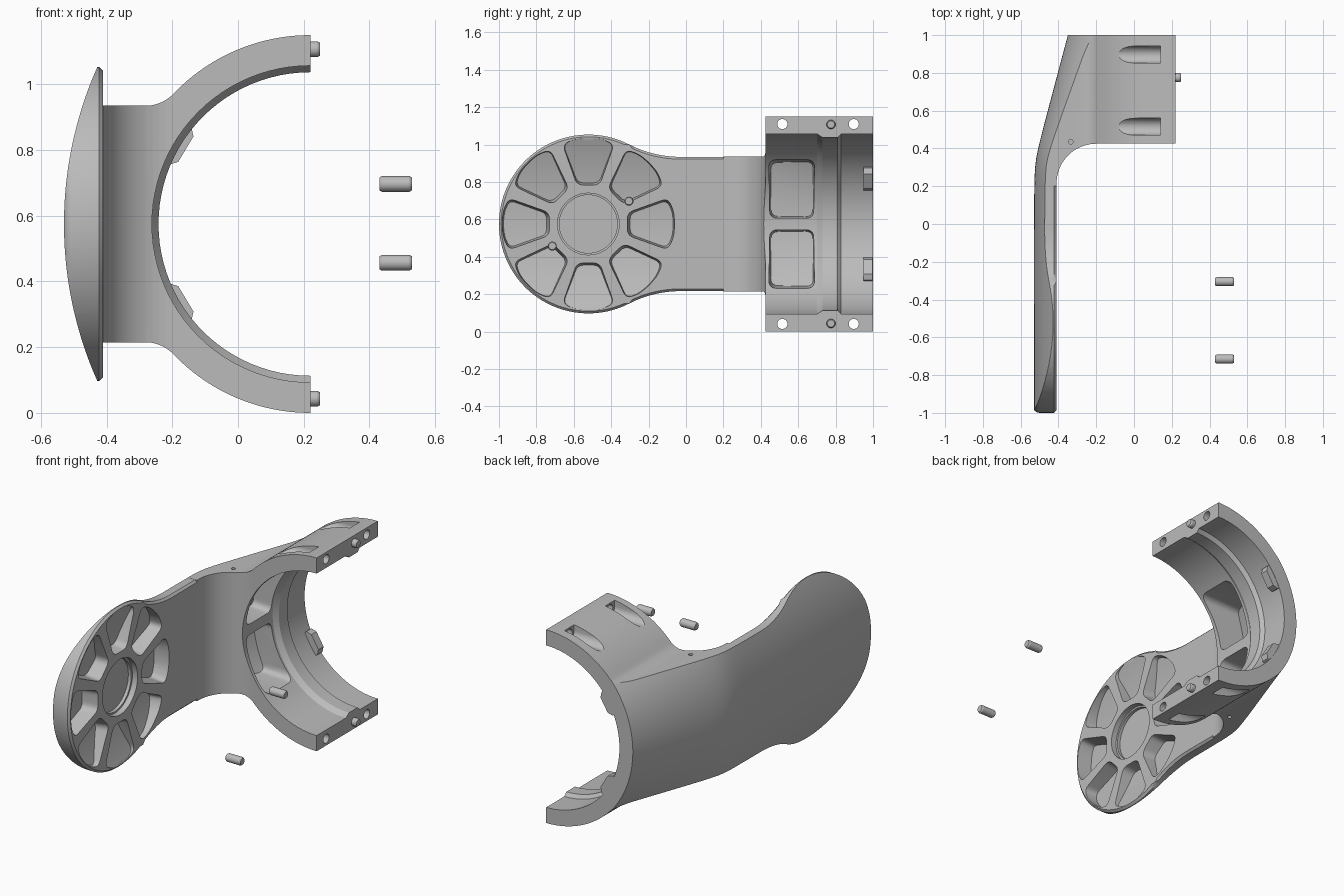
import bpy, bmesh, math

if "Cube" in bpy.data.objects:
    bpy.data.objects.remove(bpy.data.objects["Cube"], do_unlink=True)

MID = 0.575                 # height of the symmetry plane and ring axis
RING_X, RING_R = 0.22, 0.575
DISC_Y, DISC_R = -0.522, 0.478

grey = bpy.data.materials.new("satin grey")
grey.use_nodes = True
grey.diffuse_color = (0.5, 0.5, 0.5, 1)
grey.node_tree.nodes["Principled BSDF"].inputs["Base Color"].default_value = (0.5, 0.5, 0.5, 1)


# ---------- helpers ----------
def arc(cx, cy, r, a0, a1, n=24):
    angles = [math.radians(a0 + (a1 - a0) * i / n) for i in range(n + 1)]
    return [(cx + r * math.cos(a), cy + r * math.sin(a)) for a in angles]


def circle(cx, cy, r, n=32):
    return arc(cx, cy, r, 0, 360, n)[:-1]


def flip(pts):
    return [(a, 2 * MID - b) for a, b in reversed(pts)]


def symmetric(upper):
    return upper + [p for p in flip(upper) if abs(p[1] - MID) > 1e-4]


def rounded(corners, k, n=5):
    """Polygon with each corner replaced by a small curve of reach k."""
    out = []
    for i, (px, py) in enumerate(corners):
        ends = []
        for qx, qy in (corners[i - 1], corners[(i + 1) % len(corners)]):
            f = min(k / math.hypot(qx - px, qy - py), 0.45)
            ends.append((px + (qx - px) * f, py + (qy - py) * f))
        (ax, ay), (bx, by) = ends
        for j in range(n + 1):
            t = j / n
            u, v, w = (1 - t) ** 2, 2 * t * (1 - t), t * t
            out.append((u * ax + v * px + w * bx, u * ay + v * py + w * by))
    return out


def bridge(bm, rings):
    """Closed solid through a list of matching vertex rings."""
    vs = [[bm.verts.new(p) for p in ring] for ring in rings]
    for r0, r1 in zip(vs, vs[1:]):
        for i in range(len(r0)):
            j = (i + 1) % len(r0)
            bm.faces.new((r0[i], r0[j], r1[j], r1[i]))
    bm.faces.new(vs[0])
    bm.faces.new(vs[-1])


def loft(bm, pts, axis, layers):
    """Profile repeated along an axis; layers hold (position, scale)."""
    ca = sum(p[0] for p in pts) / len(pts)
    cb = sum(p[1] for p in pts) / len(pts)
    place = {"x": lambda a, b, d: (d, a, b),
             "y": lambda a, b, d: (a, d, b),
             "z": lambda a, b, d: (a, b, d)}[axis]
    bridge(bm, [[place(ca + (a - ca) * s, cb + (b - cb) * s, d) for a, b in pts]
                for d, s in layers])


def finish(bm, name):
    bmesh.ops.recalc_face_normals(bm, faces=bm.faces[:])
    me = bpy.data.meshes.new(name)
    bm.to_mesh(me)
    bm.free()
    me.materials.append(grey)
    ob = bpy.data.objects.new(name, me)
    bpy.context.scene.collection.objects.link(ob)
    return ob


def solid(name, *lofts):
    bm = bmesh.new()
    for args in lofts:
        loft(bm, *args)
    return finish(bm, name)


def combine(target, tool, operation):
    mod = target.modifiers.new("bool", "BOOLEAN")
    mod.operation, mod.object, mod.solver = operation, tool, "EXACT"
    bpy.context.view_layer.update()
    deps = bpy.context.evaluated_depsgraph_get()
    me = bpy.data.meshes.new_from_object(target.evaluated_get(deps))
    target.modifiers.clear()
    target.data = me
    bpy.data.objects.remove(tool, do_unlink=True)


def smooth(ob):
    bpy.ops.object.select_all(action="DESELECT")
    ob.select_set(True)
    bpy.context.view_layer.objects.active = ob
    bpy.ops.object.shade_smooth_by_angle(angle=math.radians(30))


def outer_skin(offset):
    """Solid behind the domed outer surface, which tightens towards the ring."""
    rings = []
    for i in range(43):
        y = -1.05 + i * 0.05
        u = y - 0.33
        t = min((u + math.sqrt(u * u + 0.005)) / 2 / 0.672, 1.05)
        ring = []
        for j in range(49):
            dz = -0.59 + 1.18 * j / 48
            dome = -0.53 + 1.18 - math.sqrt(1.18 ** 2 - dz * dz)
            tight = 0.25 - math.sqrt(0.36 - dz * dz)
            ring.append((dome + (tight - dome) * t + offset, y, MID + dz))
        rings.append(ring + [(0.9, y, MID + 0.59), (0.9, y, MID - 0.59)])
    bm = bmesh.new()
    bridge(bm, rings)
    bmesh.ops.triangulate(bm, faces=bm.faces[:])
    return finish(bm, "skin_helper")


# ---------- ring block: front profile crossed with plan profile ----------
NECK, FIL = 0.36, 0.12
dz = NECK + FIL
dx = math.sqrt((RING_R + FIL) ** 2 - dz * dz)
tan = math.degrees(math.atan2(dz, -dx))
front = symmetric(arc(RING_X, MID, RING_R, 90, tan)
                  + arc(RING_X - dx, MID + dz, FIL, tan - 180, -90, 10) + [(-0.7, MID + NECK)])
plan = ([(-0.7, 0.2), (-0.41, 0.2)] + arc(-0.2, 0.215, 0.21, 180, 90, 16)
        + [(0.4, 0.425), (0.4, 1.2), (-0.7, 1.2)])
body = solid("bracket_body", (front, "y", [(0.1, 1), (1.0, 1)]))
combine(body, solid("plan_helper", (plan, "z", [(-0.1, 1), (1.3, 1)])), "INTERSECT")

# ---------- disc and neck plate ----------
neck, fil = NECK - 0.001, 0.6
dz = neck + fil
dy = math.sqrt((DISC_R + fil) ** 2 - dz * dz)
tan = math.degrees(math.atan2(dz, dy))
outline = symmetric(arc(DISC_Y, MID, DISC_R, 180, tan, 40)
                    + arc(DISC_Y + dy, MID + dz, fil, tan - 180, -90, 12) + [(0.3, MID + neck)])
bm = bmesh.new()
loft(bm, outline, "x", [(-0.535, 1), (-0.411, 1)])
bmesh.ops.recalc_face_normals(bm, faces=bm.faces[:])
for x, size, seg in ((-0.535, 0.035, 4), (-0.411, 0.012, 1)):
    rim = [e for e in bm.edges if all(abs(v.co.x - x) < 1e-5 for v in e.verts)]
    bmesh.ops.bevel(bm, geom=rim, offset=size, segments=seg, affect="EDGES", profile=0.5)
combine(body, finish(bm, "disc_helper"), "UNION")
combine(body, outer_skin(0), "INTERSECT")

# ---------- stepped bore ----------
bore = [(0.1, 0.482), (0.70, 0.482), (0.73, 0.462), (0.81, 0.462), (0.83, 0.482), (1.1, 0.482)]
combine(body, solid("bore_helper", (circle(RING_X, MID, 1, 96), "y", bore)), "DIFFERENCE")

# ---------- eight disc pockets and the hub recess ----------
wedge = rounded([(0.205, -0.062), (0.425, -0.14), (0.457, -0.075), (0.464, 0),
                 (0.457, 0.075), (0.425, 0.14), (0.205, 0.062)], 0.035)
wedges = []
for i in range(8):
    c, s = math.cos(i * math.pi / 4), math.sin(i * math.pi / 4)
    pts = [(DISC_Y + r * c - t * s, MID + r * s + t * c) for r, t in wedge]
    wedges.append((pts, "x", [(-0.39, 1), (-0.54, 0.86)]))
pockets = solid("pocket_helper", *wedges)
combine(pockets, outer_skin(0.025), "INTERSECT")
combine(body, pockets, "DIFFERENCE")
hub = circle(DISC_Y, MID, 0.165, 48)
combine(body, solid("hub_helper", (hub, "x", [(-0.38, 1), (-0.445, 1), (-0.446, 0.94), (-0.465, 0.94)])),
        "DIFFERENCE")

# ---------- two pockets in the bore wall ----------
window = rounded([(0.44, 0.597), (0.69, 0.597), (0.69, 0.92), (0.44, 0.92)], 0.045)
windows = solid("window_helper", *[(p, "x", [(-0.1, 1), (-0.6, 0.82)]) for p in (window, flip(window))])
combine(windows, outer_skin(0.06), "INTERSECT")
combine(body, windows, "DIFFERENCE")

# ---------- screw slots, screw holes and small side holes ----------
slots, holes = [], []
for y in (0.515, 0.897):
    slot = arc(y, 1.11, 0.045, 180, 360, 16) + [(y + 0.045, 1.25), (y - 0.045, 1.25)]
    hole = circle(y, 1.109, 0.027, 24)
    for side in (list, flip):
        slots.append((side(slot), "x", [(-0.25, 1), (0.14, 1)]))
        holes.append((side(hole), "x", [(0.1, 1), (0.3, 1)]))
for lo, hi in ((0.85, 1.0), (0.15, 0.3)):
    holes.append((circle(-0.335, 0.435, 0.012, 16), "z", [(lo, 1), (hi, 1)]))
combine(body, solid("slot_helper", *slots), "DIFFERENCE")
combine(body, solid("hole_helper", *holes), "DIFFERENCE")
smooth(body)


# ---------- pegs, loose pins and rear tabs ----------
def pin(name, y, z, x0, x1):
    c = 0.008
    smooth(solid(name, (circle(y, z, 0.024, 24), "x",
                        [(x0, 0.8), (x0 + c, 1), (x1 - c, 1), (x1, 0.8)])))


pin("upper_peg", 0.775, 1.107, 0.19, 0.25)
pin("lower_peg", 0.775, 0.043, 0.19, 0.25)
pin("upper_loose_pin", -0.305, 0.697, 0.43, 0.53)
pin("lower_loose_pin", -0.715, 0.457, 0.43, 0.53)

c, s = math.cos(math.radians(149)), math.sin(math.radians(149))
tab = [(RING_X + r * c - t * s, MID + r * s + t * c)
       for r, t in ((0.52, -0.07), (0.465, -0.07), (0.442, -0.045),
                    (0.442, 0.045), (0.465, 0.07), (0.52, 0.07))]
for name, pts in (("upper_tab", tab), ("lower_tab", flip(tab))):
    solid(name, (pts, "y", [(0.95, 1), (0.998, 1)]))
